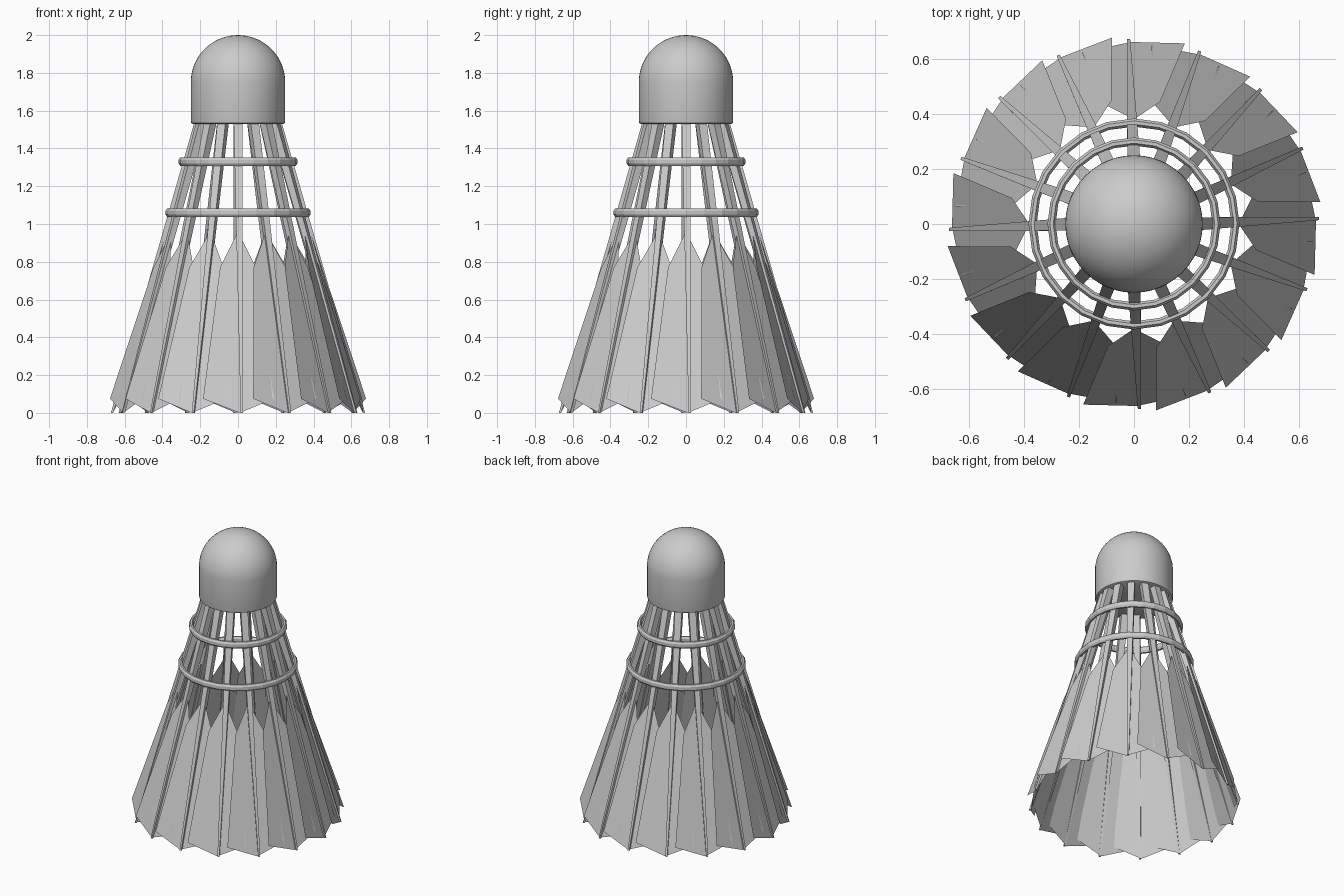
import bpy, math
from mathutils import Vector

if "Cube" in bpy.data.objects:
    bpy.data.objects.remove(bpy.data.objects["Cube"])

N = 16  # feathers around the skirt


def make(name, verts, faces, smooth=None):
    me = bpy.data.meshes.new(name)
    me.from_pydata([tuple(v) for v in verts], [], faces)
    me.update()
    ob = bpy.data.objects.new(name, me)
    bpy.context.collection.objects.link(ob)
    if smooth:
        bpy.ops.object.select_all(action='DESELECT')
        ob.select_set(True)
        bpy.context.view_layer.objects.active = ob
        bpy.ops.object.shade_smooth_by_angle(angle=math.radians(smooth))
    return ob


def lathe(name, profile, segs, closed=False, smooth=None):
    # profile runs upward on the outside; open profiles get a flat base and a top pole
    n = len(profile)
    verts = [(r * math.cos(2 * math.pi * i / segs), r * math.sin(2 * math.pi * i / segs), z)
             for i in range(segs) for r, z in profile]
    faces = []
    for i in range(segs):
        a, b = i * n, (i + 1) % segs * n
        for k in range(n if closed else n - 1):
            m = (k + 1) % n
            faces.append((a + k, b + k, b + m, a + m))
    if not closed:
        faces.append([i * n for i in reversed(range(segs))])
        verts.append((0, 0, 2.0))
        for i in range(segs):
            faces.append((i * n + n - 1, (i + 1) % segs * n + n - 1, len(verts) - 1))
    return make(name, verts, faces, smooth)


def place(u, r, z, ang):
    # u = sideways (counterclockwise), r = outward, starting from the front
    return Vector((u * math.cos(ang) + r * math.sin(ang),
                   u * math.sin(ang) - r * math.cos(ang), z))


# Rounded cork head
dome = [(0.25 * math.cos(math.radians(t)), 1.75 + 0.25 * math.sin(math.radians(t)))
        for t in range(0, 88, 6)]
lathe("cork_head", [(0.24, 1.53), (0.247, 1.534), (0.25, 1.545)] + dome, 48, smooth=40)

# Two binding rings
for name, R, zc in (("upper_ring", 0.300, 1.33), ("lower_ring", 0.369, 1.06)):
    prof = [(R + 0.016 * math.cos(t), zc + 0.024 * math.sin(t))
            for t in (2 * math.pi * k / 8 + math.pi / 8 for k in range(8))]
    lathe(name, prof, 24, closed=True)

# Feather outline: (sideways, height)
outline = [(0.01, 0.0), (0.19, 0.075), (0.095, 0.77), (0.0, 0.96), (-0.095, 0.77), (-0.185, 0.075)]
twist = math.tan(math.radians(5))

for i in range(N):
    ang = 2 * math.pi * i / N

    # Tapered square shaft
    verts = []
    for u0, r0, z0, h in ((0.02, 0.667, 0.0, 0.006), (0.0, 0.195, 1.58, 0.024)):
        verts += [place(u0 + su * h, r0 + sr * h, z0, ang)
                  for su, sr in ((-1, 1), (1, 1), (1, -1), (-1, -1))]
    make(f"shaft_{i + 1}", verts,
         [(0, 1, 5, 4), (1, 2, 6, 5), (2, 3, 7, 6), (3, 0, 4, 7), (3, 2, 1, 0), (4, 5, 6, 7)])

    # Thin flat vane, twisted a little so neighbours overlap
    verts = [place(u, 0.663 - 0.294 * z - u * twist, z, ang) for u, z in outline]
    make(f"feather_{i + 1}", verts, [tuple(range(6))])
